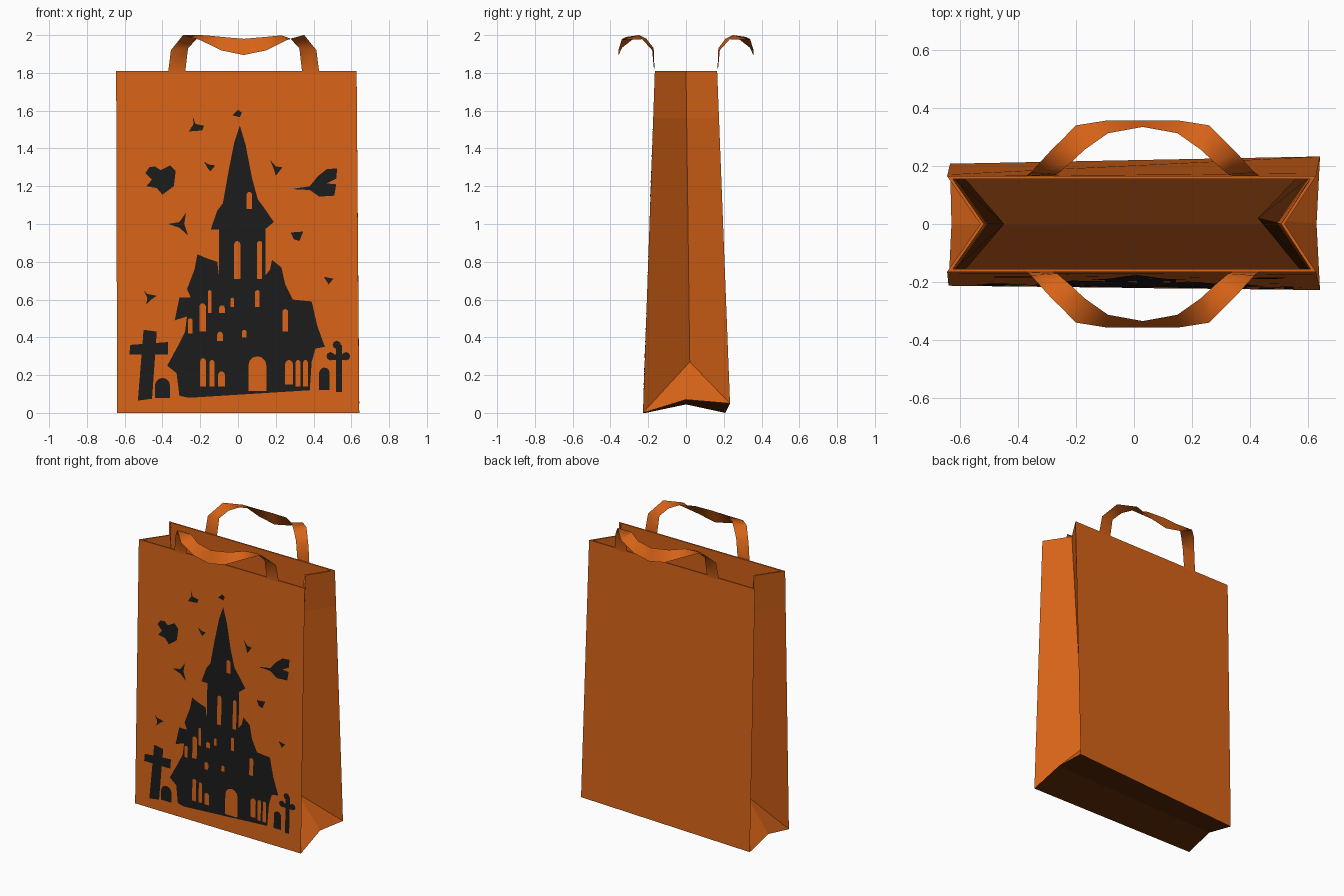
import bpy, bmesh, math

if "Cube" in bpy.data.objects:
    bpy.data.objects.remove(bpy.data.objects["Cube"])


def material(name, rgb):
    m = bpy.data.materials.new(name)
    m.diffuse_color = (*rgb, 1)
    m.use_nodes = True
    m.node_tree.nodes["Principled BSDF"].inputs["Base Color"].default_value = m.diffuse_color
    return m


ORANGE = material("orange_paper", (0.68, 0.125, 0.009))
BLACK = material("black_print", (0.011, 0.011, 0.011))
INSIDE = material("dark_brown_inside", (0.11, 0.022, 0.002))


def make_object(name, bm, *mats):
    mesh = bpy.data.meshes.new(name)
    bm.to_mesh(mesh)
    bm.free()
    for m in mats:
        mesh.materials.append(m)
    obj = bpy.data.objects.new(name, mesh)
    bpy.context.collection.objects.link(obj)
    return obj


# Bag body: open folded shell with side gussets and raised bottom ends
H = 1.81
LIP = 0.25  # folded-over orange band inside the opening
P = {
    "FLt": (-0.645, -0.165, H), "FRt": (0.628, -0.165, H),
    "BLt": (-0.645, 0.165, H), "BRt": (0.628, 0.165, H),
    "MLt": (-0.53, 0, H), "MRt": (0.52, 0, H),
    "FLb": (-0.64, -0.213, 0), "FRb": (0.642, -0.228, 0),
    "BLb": (-0.635, 0.208, 0), "BRb": (0.642, 0.233, 0.05),
    "MLb": (-0.63, 0, 0.045), "MRb": (0.63, 0, 0.07),
    "ALb": (-0.46, 0.0, 0.27), "ARb": (0.44, 0.02, 0.27),
}
bm = bmesh.new()
V = {k: bm.verts.new(p) for k, p in P.items()}
faces = ["FLb FRb FRt FLt", "BRb BLb BLt BRt",
         "FLb MLb MRb FRb", "MLb BLb BRb MRb"]
for s in "LR":
    faces += [f"F{s}t F{s}b A{s}b M{s}t", f"B{s}t B{s}b A{s}b M{s}t",
              f"F{s}b M{s}b A{s}b", f"B{s}b M{s}b A{s}b"]
for f in faces:
    bm.faces.new([V[k] for k in f.split()])
bmesh.ops.recalc_face_normals(bm, faces=bm.faces)
bm.faces.ensure_lookup_table()
if bm.faces[0].normal.y > 0:
    bmesh.ops.reverse_faces(bm, faces=bm.faces)
bmesh.ops.bisect_plane(bm, geom=bm.verts[:] + bm.edges[:] + bm.faces[:],
                       plane_co=(0, 0, H - LIP), plane_no=(0, 0, 1))
for f in bm.faces:
    f.normal_update()
    if f.calc_center_median().z > H - LIP:
        f.material_index = 3      # lip: orange on both sides
    elif f.normal.z < -0.8:
        f.material_index = 1      # bottom: dark on both sides
# the solidify modifier gives the inner side the next slot
bag = make_object("bag_body", bm, ORANGE, INSIDE, INSIDE, ORANGE, ORANGE)
sol = bag.modifiers.new("paper_thickness", "SOLIDIFY")
sol.thickness = 0.01
sol.offset = -1
sol.use_even_offset = True
sol.material_offset = 1
sol.material_offset_rim = 0

# Handles: bent ribbons given by half of the outer and inner edge, mirrored
outer = [(-0.37, .167, 1.80), (-0.355, .178, 1.92), (-0.29, .25, 2.0),
         (-0.20, .34, 1.975), (-0.09, .357, 1.92), (0.03, .357, 1.895)]
inner = [(-0.28, .167, 1.80), (-0.265, .172, 1.93), (-0.22, .21, 1.98),
         (-0.17, .257, 1.998), (-0.09, .314, 1.99), (0.03, .336, 1.98)]


def full(edge):
    return edge + [(0.06 - x, y, z) for x, y, z in reversed(edge[:-1])]


def handle(name, side):
    bm = bmesh.new()
    a, b = [[bm.verts.new((x, side * y, z)) for x, y, z in full(e)]
            for e in (outer, inner)]
    for i in range(len(a) - 1):
        f = bm.faces.new((a[i], a[i + 1], b[i + 1], b[i]))
        f.smooth = True
    bmesh.ops.recalc_face_normals(bm, faces=bm.faces)
    obj = make_object(name, bm, ORANGE)
    m = obj.modifiers.new("ribbon_thickness", "SOLIDIFY")
    m.thickness = 0.002
    m.offset = 0
    m.use_rim = False


handle("front_handle", -1)
handle("back_handle", 1)


# Printed picture: thin flat shapes laid on the front panel
def panel_y(x, z):
    bottom = -0.2205 - 0.0117 * x
    return bottom + (-0.165 - bottom) * z / H


def print_shapes(name, shapes, mat, lift):
    bm = bmesh.new()
    for pts in shapes:
        f = bm.faces.new([bm.verts.new((x, panel_y(x, z) - lift, z)) for x, z in pts])
        f.normal_update()
        if f.normal.y > 0:
            f.normal_flip()
    bmesh.ops.triangulate(bm, faces=bm.faces)
    return make_object(name, bm, mat)


def box(x0, x1, z0, z1):
    return [(x0, z0), (x1, z0), (x1, z1), (x0, z1)]


def arch(x0, x1, z0, z1):
    r, c = (x1 - x0) / 2, (x0 + x1) / 2
    top = [(c + r * math.cos(math.pi * i / 6), z1 - r + r * math.sin(math.pi * i / 6))
           for i in range(7)]
    return [(x0, z0), (x1, z0)] + top


def disc(cx, cz, r):
    return [(cx + r * math.cos(math.pi * i / 4), cz + r * math.sin(math.pi * i / 4))
            for i in range(8)]


# Haunted house silhouette
house = [(-.10, .72), (-.11, .80), (-.17, .82), (-.215, .84), (-.23, .76), (-.27, .655),
         (-.25, .61), (-.31, .61), (-.335, .49), (-.27, .51), (-.28, .43), (-.315, .36),
         (-.375, .25), (-.325, .21), (-.31, .09), (-.26, .08), (.38, .12), (.39, .27),
         (.41, .34), (.46, .35), (.42, .46), (.39, .59), (.29, .60), (.25, .68),
         (.23, .77), (.18, .81), (.17, .76), (.14, .72)]
spire = [(.01, 1.52), (.04, 1.42), (.075, 1.24), (.105, 1.13), (.135, 1.09), (.19, 1.01),
         (.14, .97), (-.10, .97), (-.145, .97), (-.11, 1.07), (-.08, 1.11), (-.05, 1.28),
         (-.02, 1.43)]
shaft = box(-.10, .145, .70, .98)
print_shapes("house_print", [house], BLACK, 0.002)
print_shapes("tower_print", [spire, shaft], BLACK, 0.0025)

# Windows and door openings: bottom row, middle row, tower
openings = [(.055, .15, .115, .30), (-.20, -.17, .14, .29), (-.15, -.125, .14, .28),
            (-.105, -.07, .14, .22), (.25, .29, .15, .28), (.305, .33, .14, .28),
            (.345, .37, .14, .28), (-.205, -.17, .43, .58), (-.16, -.14, .53, .65),
            (-.265, -.24, .42, .50), (.09, .115, .56, .65), (.235, .265, .43, .55),
            (-.10, -.07, .53, .57), (-.11, -.08, .38, .43), (-.04, -.02, .56, .61),
            (.02, .045, .40, .44), (-.02, .012, .71, .91), (.10, .128, .71, .91),
            (.045, .075, 1.08, 1.17)]
print_shapes("window_openings", [arch(*o) for o in openings], ORANGE, 0.004)

# Graveyard
graves = [[(-.53, .065), (-.455, .075), (-.43, .43), (-.50, .44)],
          [(-.575, .31), (-.37, .31), (-.37, .375), (-.57, .36)],
          arch(-.44, -.36, .08, .185), arch(.43, .485, .12, .24),
          box(.518, .55, .11, .36), box(.49, .57, .28, .31),
          disc(.523, .36, .022), disc(.49, .30, .022), disc(.572, .30, .022)]
for i, g in enumerate(graves):
    print_shapes(f"grave_print_{i + 1}", [g], BLACK, 0.002 + 0.0002 * (i % 3))

# Bats
big_bats = [[(-.49, 1.27), (-.47, 1.30), (-.44, 1.305), (-.41, 1.285), (-.36, 1.31),
             (-.33, 1.28), (-.34, 1.20), (-.40, 1.155), (-.43, 1.19), (-.485, 1.20),
             (-.455, 1.235)],
            [(.285, 1.185), (.38, 1.20), (.42, 1.25), (.47, 1.29), (.525, 1.295),
             (.52, 1.24), (.47, 1.215), (.52, 1.21), (.51, 1.15), (.43, 1.145), (.38, 1.18)]]
small_bats = [[(-.24, 1.57), (-.225, 1.53), (-.18, 1.52), (-.19, 1.495), (-.26, 1.49), (-.235, 1.53)],
              [(-.03, 1.575), (.0, 1.605), (.02, 1.59), (.01, 1.565)],
              [(-.18, 1.33), (-.155, 1.315), (-.12, 1.31), (-.145, 1.28), (-.16, 1.295)],
              [(.17, 1.34), (.20, 1.305), (.235, 1.30), (.20, 1.255), (.19, 1.29)],
              [(-.37, 1.0), (-.31, 1.01), (-.275, 1.06), (-.285, 1.0), (-.265, .94), (-.31, .98)],
              [(.28, .955), (.345, .96), (.325, .91), (.295, .92)],
              [(.455, .72), (.505, .71), (.48, .68)],
              [(-.50, .65), (-.48, .63), (-.43, .62), (-.46, .60), (-.485, .575), (-.48, .61)]]
print_shapes("large_bats_print", big_bats, BLACK, 0.002)
print_shapes("small_bats_print", small_bats, BLACK, 0.002)
